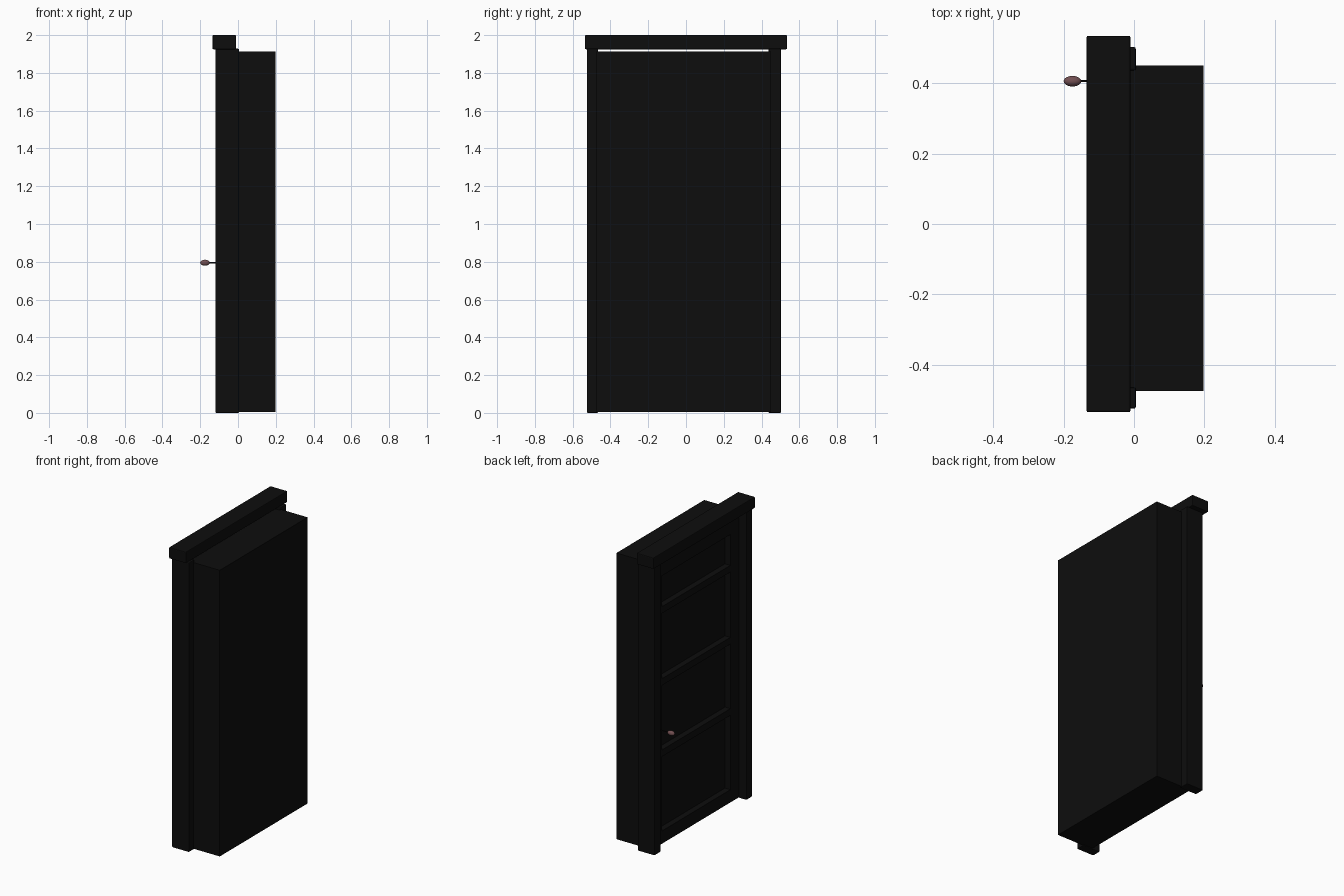
import bpy
from math import pi

if "Cube" in bpy.data.objects:
    bpy.data.objects.remove(bpy.data.objects["Cube"])


def material(name, rgb):
    m = bpy.data.materials.new(name)
    m.diffuse_color = (*rgb, 1)
    m.use_nodes = True
    m.node_tree.nodes["Principled BSDF"].inputs["Base Color"].default_value = m.diffuse_color
    return m


BLACK = material("black_paint", (0.004, 0.004, 0.004))
MAUVE = material("knob_metal", (0.17, 0.08, 0.085))


def box(name, x, y, z, bevel=0.0):
    """Box from (min, max) ranges, optionally with eased edges."""
    bpy.ops.mesh.primitive_cube_add(
        size=1, location=[(a + b) / 2 for a, b in (x, y, z)])
    ob = bpy.context.object
    ob.name = name
    ob.scale = [b - a for a, b in (x, y, z)]
    bpy.ops.object.transform_apply(location=False, rotation=False, scale=True)
    ob.data.materials.append(BLACK)
    if bevel:
        mod = ob.modifiers.new("eased_edges", 'BEVEL')
        mod.width = bevel
        mod.segments = 2
    return ob


# Solid block behind the door, forming the recessed panels
box("door_body", (-0.025, 0.198), (-0.475, 0.45), (0.005, 1.912))

# Frame: two jambs and an overhanging lintel
box("jamb_right", (-0.12, 0.005), (-0.525, -0.465), (0, 1.928), 0.005)
box("jamb_left", (-0.12, 0.005), (0.437, 0.503), (0, 1.928), 0.005)
box("lintel", (-0.135, -0.01), (-0.535, 0.535), (1.925, 2.0), 0.005)

# Door face: stiles at the sides, rails dividing four panels
FACE = (-0.065, -0.02)
box("stile_right", FACE, (-0.467, -0.375), (0.005, 1.91))
box("stile_left", FACE, (0.347, 0.44), (0.005, 1.91))
for i, (low, high) in enumerate([(0.005, 0.09), (0.585, 0.63), (1.06, 1.105),
                                 (1.54, 1.585), (1.79, 1.91)]):
    box(f"rail_{i + 1}", FACE, (-0.376, 0.348), (low, high))

# Door knob on a thin spindle
bpy.ops.mesh.primitive_cylinder_add(vertices=16, radius=0.003, depth=0.11,
                                    location=(-0.11, 0.406, 0.795),
                                    rotation=(0, pi / 2, 0))
spindle = bpy.context.object
spindle.name = "knob_spindle"
spindle.data.materials.append(BLACK)
bpy.ops.object.shade_smooth_by_angle()

bpy.ops.mesh.primitive_uv_sphere_add(segments=24, ring_count=12, radius=1,
                                     location=(-0.175, 0.406, 0.795),
                                     rotation=(0, pi / 2, 0))
knob = bpy.context.object
knob.name = "knob"
knob.scale = (0.016, 0.015, 0.025)
knob.data.materials.append(MAUVE)
bpy.ops.object.shade_smooth()
